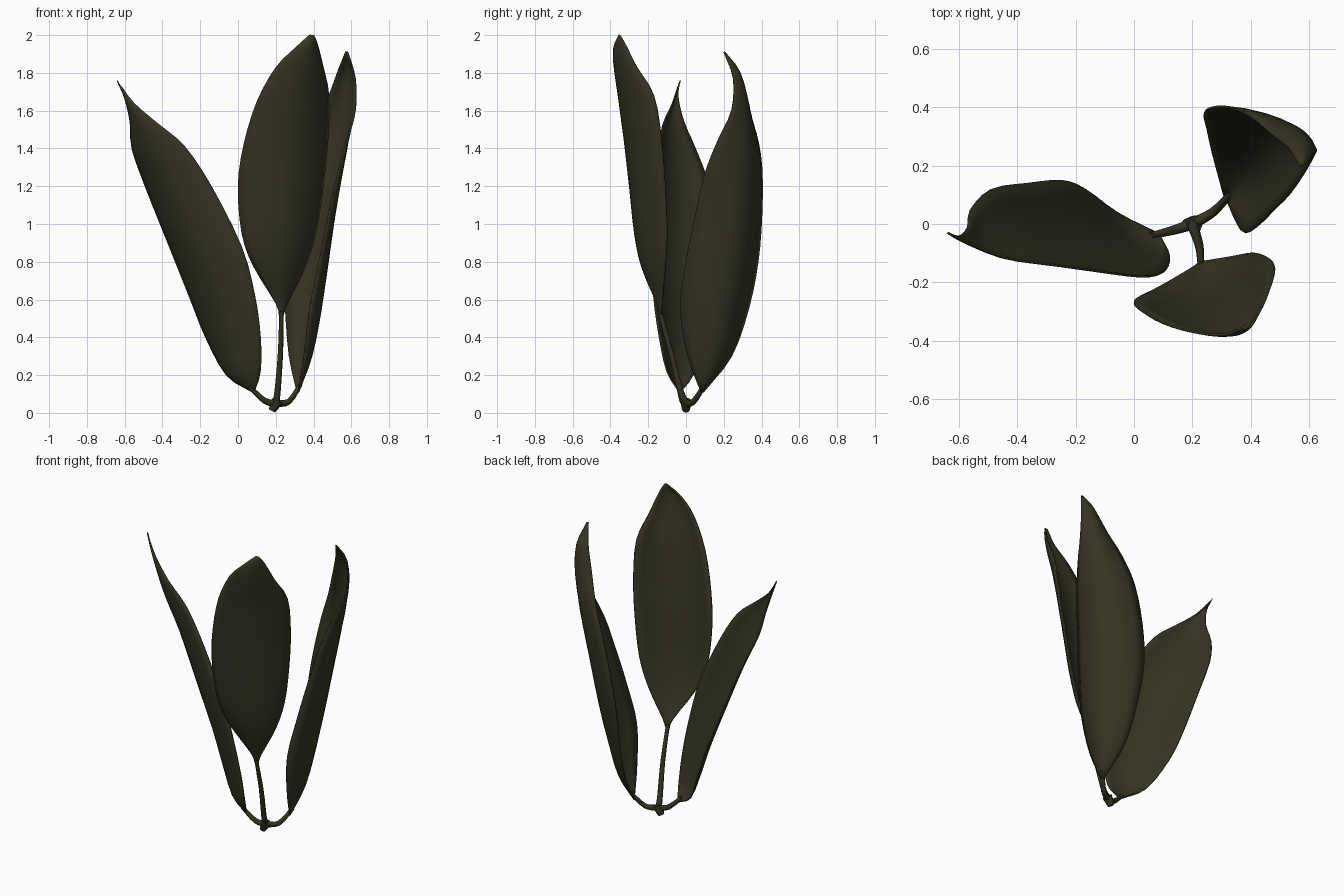
import bpy
import bmesh
from mathutils import Vector

ACROSS = 10          # faces across a blade
STEPS = 3            # rows between two stations
THICKNESS = 0.008

start_cube = bpy.data.objects.get("Cube")
if start_cube:
    bpy.data.objects.remove(start_cube, do_unlink=True)

# One dark olive material for the whole plant
olive = bpy.data.materials.new("dark_olive")
olive.use_nodes = True
colour = (0.035, 0.034, 0.016, 1)
olive.diffuse_color = colour
shader = olive.node_tree.nodes["Principled BSDF"]
shader.inputs["Base Color"].default_value = colour
shader.inputs["Roughness"].default_value = 0.8


def smooth_path(points):
    """Catmull-Rom curve through the given points."""
    pts = [Vector(p) for p in points]
    pts = [2 * pts[0] - pts[1]] + pts + [2 * pts[-1] - pts[-2]]
    path = []
    for a, b, c, d in zip(pts, pts[1:], pts[2:], pts[3:]):
        for step in range(STEPS):
            t = step / STEPS
            path.append(b + (c - a) * t / 2
                        + (a - 2.5 * b + 2 * c - d / 2) * t ** 2
                        + (1.5 * (b - c) + (d - a) / 2) * t ** 3)
    path.append(pts[-2])
    return path


def leaf_blade(name, first_edge, second_edge, cup):
    """Cupped sheet lofted between two edges that meet at base and tip."""
    first, second = smooth_path(first_edge), smooth_path(second_edge)
    bm = bmesh.new()
    rows = []
    last = len(first) - 1
    for i, (p, q) in enumerate(zip(first, second)):
        before, after = max(i - 1, 0), min(i + 1, last)
        spine = (first[after] + second[after]) - (first[before] + second[before])
        chord = q - p
        outward = chord.cross(spine).normalized()
        row = []
        for k in range(ACROSS + 1):
            u = k / ACROSS
            bulge = cup * chord.length * 4 * u * (1 - u)
            row.append(bm.verts.new(p.lerp(q, u) + outward * bulge))
        rows.append(row)
    for low, high in zip(rows, rows[1:]):
        for k in range(ACROSS):
            bm.faces.new((low[k], low[k + 1], high[k + 1], high[k]))
    bmesh.ops.remove_doubles(bm, verts=bm.verts, dist=0.0005)
    mesh = bpy.data.meshes.new(name)
    for face in bm.faces:
        face.smooth = True
    bm.to_mesh(mesh)
    bm.free()
    mesh.materials.append(olive)
    blade = bpy.data.objects.new(name, mesh)
    bpy.context.collection.objects.link(blade)
    solid = blade.modifiers.new("thickness", "SOLIDIFY")
    solid.thickness = THICKNESS
    solid.offset = 0


def stem(name, points, radii):
    """Round tapering stalk along a smooth path."""
    curve = bpy.data.curves.new(name, "CURVE")
    curve.dimensions = "3D"
    curve.bevel_depth = 1
    curve.bevel_resolution = 2
    curve.use_fill_caps = True
    path = smooth_path(points)
    spline = curve.splines.new("POLY")
    spline.points.add(len(path) - 1)
    for i, (point, co) in enumerate(zip(spline.points, path)):
        point.co = (*co, 1)
        t = i / (len(path) - 1)
        point.radius = radii[0] * (1 - t) + radii[1] * t
    spline.use_smooth = True
    curve.materials.append(olive)
    obj = bpy.data.objects.new(name, curve)
    bpy.context.collection.objects.link(obj)


# Right leaf, leaning out and turned towards the front
leaf_blade(
    "right_leaf",
    [(.08, -.03, .11), (-.06, .04, .2), (-.17, .12, .4), (-.25, .15, .6),
     (-.37, .14, .9), (-.49, .12, 1.2), (-.56, .05, 1.4), (-.57, -.01, 1.54),
     (-.6, -.04, 1.67), (-.64, -.03, 1.76)],
    [(.09, -.04, .12), (.12, -.1, .22), (.12, -.14, .4), (.09, -.17, .62),
     (.02, -.18, .88), (-.14, -.16, 1.2), (-.28, -.14, 1.41), (-.42, -.12, 1.53),
     (-.55, -.07, 1.64), (-.64, -.03, 1.76)],
    0.16)

# Front leaf, tall and broad on a long stalk
leaf_blade(
    "front_leaf",
    [(.22, -.13, .5), (.2, -.15, .58), (.08, -.22, .78), (.02, -.25, .95),
     (0, -.27, 1.2), (.03, -.3, 1.42), (.1, -.34, 1.65), (.2, -.37, 1.83),
     (.3, -.38, 1.93), (.38, -.35, 2)],
    [(.235, -.13, .5), (.26, -.125, .58), (.35, -.11, .76), (.41, -.1, .95),
     (.45, -.11, 1.2), (.475, -.13, 1.45), (.48, -.17, 1.68), (.45, -.26, 1.83),
     (.42, -.32, 1.95), (.4, -.35, 2)],
    0.2)

# Left leaf, deeply cupped with a hooked tip
leaf_blade(
    "left_leaf",
    [(.32, .08, .11), (.35, .01, .3), (.38, -.03, .55), (.43, 0, .8),
     (.48, .05, 1.05), (.53, .1, 1.27), (.58, .17, 1.45), (.62, .24, 1.6),
     (.62, .25, 1.77), (.58, .2, 1.91)],
    [(.31, .09, .11), (.27, .24, .3), (.25, .33, .55), (.24, .38, .8),
     (.27, .4, 1.05), (.33, .4, 1.3), (.4, .37, 1.48), (.47, .31, 1.65),
     (.53, .26, 1.81), (.57, .2, 1.91)],
    0.32)

# Stalks meeting at a short root stub
crown = (.2, 0, .05)
stem("right_stalk", [crown, (.14, -.02, .065), (.06, -.04, .14)], (.02, .012))
stem("left_stalk", [crown, (.27, .04, .06), (.33, .1, .15)], (.02, .012))
stem("front_stalk", [crown, (.21, -.03, .12), (.225, -.08, .32), (.23, -.14, .54)],
     (.02, .012))
stem("root_stub", [(.18, 0, .01), (.19, 0, .03), (.21, 0, .065)], (.018, .03))
